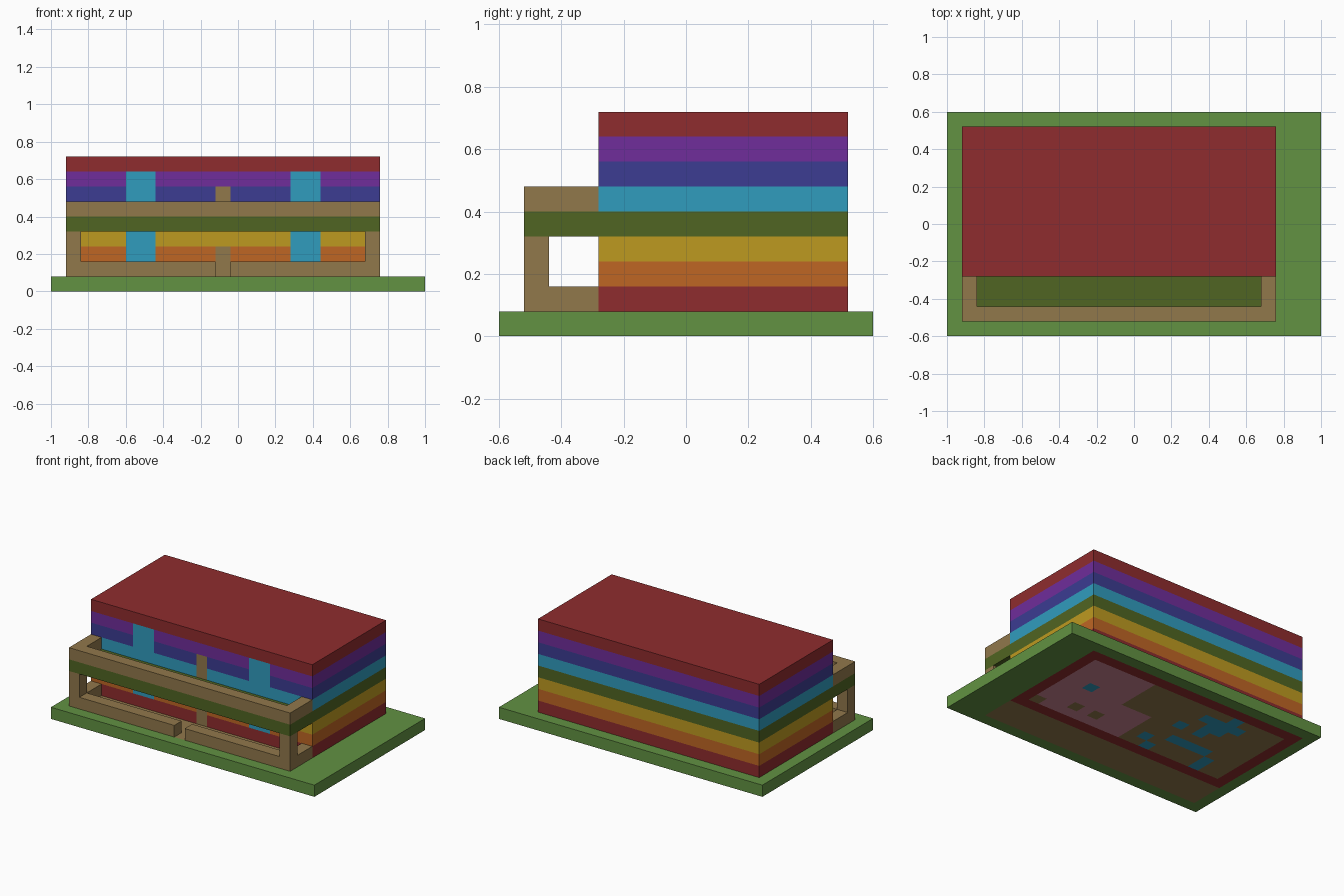
import bpy, bmesh
from mathutils import Vector

cube = bpy.data.objects.get("Cube")
if cube:
    bpy.data.objects.remove(cube, do_unlink=True)

CELL = 0.08
ORIGIN = Vector((-1, -0.6, 0))


def linear(c):
    c /= 255
    return c / 12.92 if c <= 0.04045 else ((c + 0.055) / 1.055) ** 2.4


def material(name, rgb):
    m = bpy.data.materials.new(name)
    m.use_nodes = True
    col = [linear(c) for c in rgb] + [1]
    m.diffuse_color = col
    m.node_tree.nodes["Principled BSDF"].inputs["Base Color"].default_value = col
    return m


PALETTE = {
    "red": (143, 44, 46), "orange": (191, 102, 36), "yellow": (190, 154, 32),
    "olive": (80, 101, 34), "sky_blue": (48, 156, 190), "indigo": (60, 60, 146),
    "purple": (112, 45, 155), "wood": (145, 120, 75), "grass": (98, 146, 66),
    "pink": (202, 130, 146),
}
NAMES = list(PALETTE)
MATS = [material(n, rgb) for n, rgb in PALETTE.items()]


def block(name, lo, hi, paint, cuts=(0, 0, 0)):
    """Box between two cell corners; paint is a colour or a rule (cell, normal) -> colour."""
    lo, hi = Vector(lo), Vector(hi)
    bm = bmesh.new()
    bmesh.ops.create_cube(bm, size=1)
    for v in bm.verts:
        v.co = Vector([lo[i] + (v.co[i] + 0.5) * (hi[i] - lo[i]) for i in range(3)])
    # Slice the box along the cell grid where it is painted in several colours
    for axis in range(3):
        if cuts[axis]:
            for k in range(int(lo[axis]) + 1, int(hi[axis])):
                n = Vector((0, 0, 0))
                n[axis] = 1
                geom = bm.verts[:] + bm.edges[:] + bm.faces[:]
                bmesh.ops.bisect_plane(bm, geom=geom, plane_co=n * k, plane_no=n)
    bm.normal_update()
    for f in bm.faces:
        colour = paint if isinstance(paint, str) else paint(f.calc_center_median(), f.normal)
        f.material_index = NAMES.index(colour)
    for v in bm.verts:
        v.co = ORIGIN + v.co * CELL
    mesh = bpy.data.meshes.new(name)
    bm.to_mesh(mesh)
    bm.free()
    for m in MATS:
        mesh.materials.append(m)
    ob = bpy.data.objects.new(name, mesh)
    bpy.context.collection.objects.link(ob)
    return ob


def inside(c, x0, x1, y0, y1):
    return x0 < c.x < x1 and y0 < c.y < y1


# Floor plan in cells, later entries lie over earlier ones
PLAN = [
    ("wood", 1, 22, 1, 4),        # porch
    ("red", 1, 22, 4, 14),        # walls
    ("wood", 2, 21, 5, 13),       # room floor
    ("pink", 15, 21, 9, 13), ("pink", 12, 21, 5, 9),
    ("wood", 20, 21, 5, 6),
    ("wood", 17, 18, 6, 7), ("wood", 15, 16, 6, 7),
    ("sky_blue", 18, 19, 9, 10), ("sky_blue", 10, 11, 6, 7),
    ("sky_blue", 9, 10, 9, 10),
    ("sky_blue", 6, 8, 9, 13), ("sky_blue", 5, 9, 11, 12),
    ("wood", 7, 8, 12, 13), ("wood", 6, 7, 9, 10),
    ("sky_blue", 5, 9, 7, 8),
    ("sky_blue", 9, 10, 5, 7), ("sky_blue", 4, 5, 5, 7),
    ("wood", 9, 10, 6, 6.9),
]


def ground_paint(c, n):
    colour = "grass"
    if abs(n.z) > 0.5:
        for name, *rect in PLAN:
            if inside(c, *rect):
                colour = name
    return colour


block("ground", (0, 0, 0), (25, 15, 1), ground_paint, (1, 1, 0))

# House: one colour per storey course, with doors and windows on the front
COURSES = ["red", "orange", "yellow", "olive", "sky_blue", "indigo", "purple", "red"]


def house_paint(c, n):
    if n.z > 0.5:
        return "red"
    course = min(7, max(0, int(c.z - 1)))
    if n.y < -0.5:
        if 11 < c.x < 12 and course in (0, 1, 4, 5):
            return "wood"
        if (5 < c.x < 7 or 16 < c.x < 18) and course in (1, 2, 5, 6):
            return "sky_blue"
    return COURSES[course]


block("house", (1, 4, 1), (22, 14, 9), house_paint, (1, 0, 1))

# Porch fence with a gap before the door, and corner posts
block("front_fence_right", (1, 1, 1), (11, 2, 2), "wood")
block("front_fence_left", (12, 1, 1), (22, 2, 2), "wood")
block("balcony_floor", (1, 1, 4), (22, 4, 5), "olive")
block("balcony_front_rail", (1, 1, 5), (22, 2, 6), "wood")
for side, x in (("right", 1), ("left", 21)):
    block("side_fence_" + side, (x, 2, 1), (x + 1, 4, 2), "wood")
    block("porch_post_" + side, (x, 1, 2), (x + 1, 2, 4), "wood")
    block("balcony_side_rail_" + side, (x, 2, 5), (x + 1, 4, 6), "wood")
